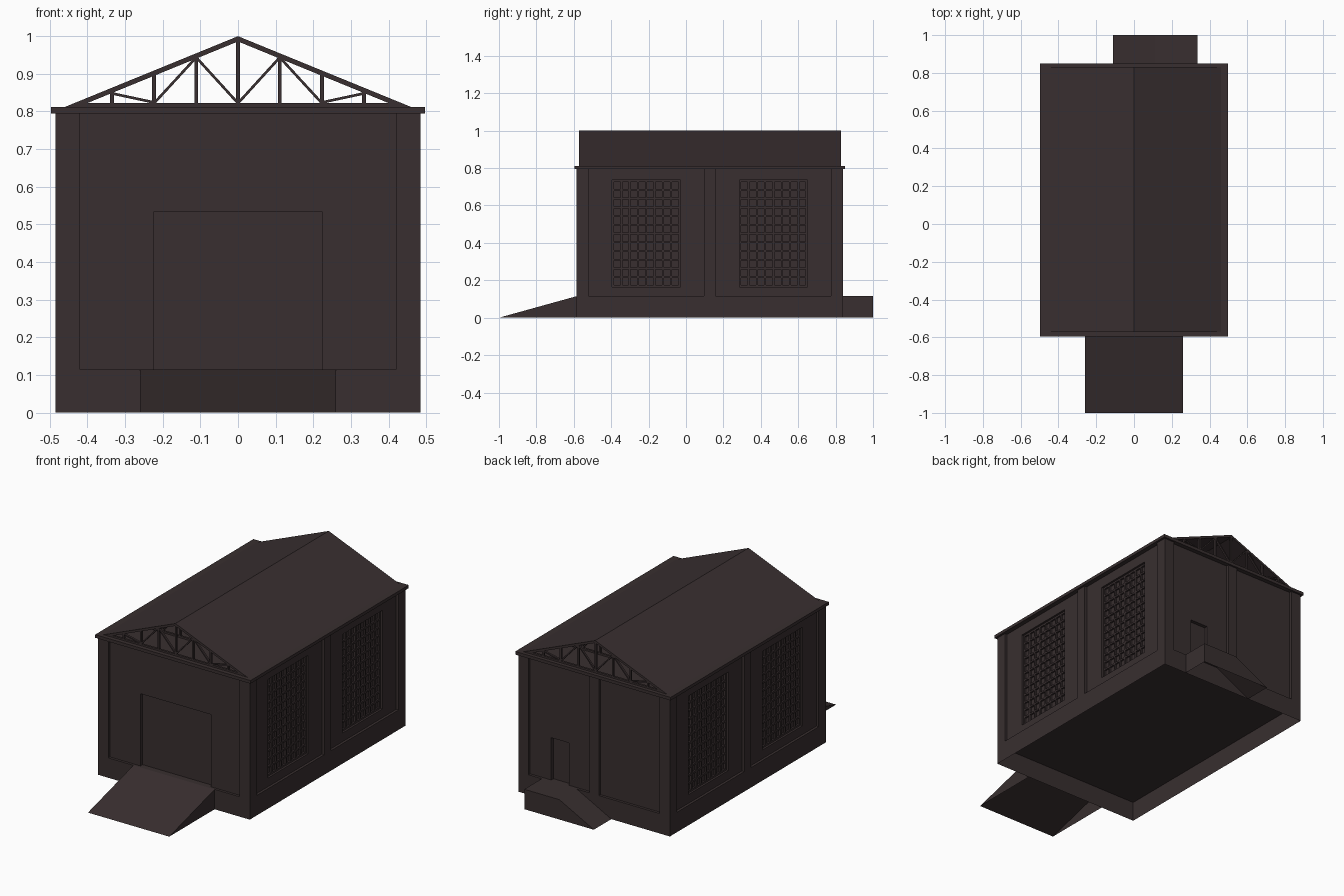
import bpy, bmesh, math
from mathutils import Vector

if "Cube" in bpy.data.objects:
    bpy.data.objects.remove(bpy.data.objects["Cube"])

mat = bpy.data.materials.new("dark brown")
mat.diffuse_color = (0.040, 0.028, 0.029, 1)
mat.use_nodes = True
mat.node_tree.nodes["Principled BSDF"].inputs["Base Color"].default_value = mat.diffuse_color

X, Y0, Y1 = 0.485, -0.585, 0.84      # outer wall limits
YC = (Y0 + Y1) / 2
FLOOR, EAVE, SLAB = 0.115, 0.794, 0.812
REC = 0.015                          # wall panel recess
ROOF_X, RIDGE = 0.46, 1.0


def finish(name, bm):
    bmesh.ops.recalc_face_normals(bm, faces=bm.faces)
    me = bpy.data.meshes.new(name)
    bm.to_mesh(me)
    bm.free()
    me.materials.append(mat)
    ob = bpy.data.objects.new(name, me)
    bpy.context.collection.objects.link(ob)
    return ob


def add_box(bm, x0, x1, y0, y1, z0, z1):
    vs = bmesh.ops.create_cube(bm, size=1)["verts"]
    for v in vs:
        v.co = Vector((x1 if v.co.x > 0 else x0,
                       y1 if v.co.y > 0 else y0,
                       z1 if v.co.z > 0 else z0))
    return vs


def boxes(name, items):
    bm = bmesh.new()
    for b in items:
        add_box(bm, *b)
    return finish(name, bm)


def add_prism(bm, pts, offset):
    f = bm.faces.new([bm.verts.new(p) for p in pts])
    r = bmesh.ops.extrude_face_region(bm, geom=[f])
    bmesh.ops.translate(bm, vec=offset,
                        verts=[g for g in r["geom"] if isinstance(g, bmesh.types.BMVert)])


def open_bottom(ob):
    bm = bmesh.new()
    bm.from_mesh(ob.data)
    bm.normal_update()
    low = [f for f in bm.faces if f.normal.z < -0.9 and f.calc_center_median().z < 0.001]
    bmesh.ops.delete(bm, geom=low, context="FACES")
    bm.to_mesh(ob.data)
    bm.free()


# Plinth, hollow from below
open_bottom(boxes("plinth", [(-X, X, Y0, Y1, 0, FLOOR)]))

# Wall core with door and window recesses cut in
core = boxes("walls", [(-X + REC, X - REC, Y0 + REC, Y1 - REC, FLOOR, EAVE)])
windows = [(-0.395, -0.03), (0.285, 0.65)]
WZ0, WZ1, DEPTH = 0.165, 0.735, 0.022
glass_x = X - REC - DEPTH
cuts = [(-0.225, 0.225, Y0 - 0.1, Y0 + REC + 0.02, 0.05, 0.533),
        (0.17, 0.285, Y1 - REC - 0.02, Y1 + 0.1, 0.05, 0.36)]
for a, b in windows:
    cuts += [(glass_x, X + 0.1, a, b, WZ0, WZ1), (-X - 0.1, -glass_x, a, b, WZ0, WZ1)]
cutter = boxes("opening_cutter", cuts)
cutter.hide_render = True
mod = core.modifiers.new("openings", "BOOLEAN")
mod.object = cutter
mod.operation = "DIFFERENCE"
mod.solver = "EXACT"
bpy.context.view_layer.objects.active = core
bpy.ops.object.modifier_apply(modifier=mod.name)
bpy.data.objects.remove(cutter)

# Pilasters at the corners, side middles and back middle
W = 0.065
pil = []
for s in (-1, 1):
    xa, xb = sorted((s * X, s * (X - W)))
    pil += [(xa, xb, Y0, Y0 + W, FLOOR, EAVE), (xa, xb, Y1 - W, Y1, FLOOR, EAVE)]
    xa, xb = sorted((s * X, s * (X - REC - 0.005)))
    pil.append((xa, xb, YC - 0.031, YC + 0.031, FLOOR, EAVE))
pil.append((-0.031, 0.031, Y1 - REC - 0.005, Y1, FLOOR, EAVE))
boxes("pilasters", pil)

# Window bars: 8 by 12 panes
bars = []
T = 0.005
for s in (-1, 1):
    xa, xb = sorted((s * (glass_x - 0.002), s * (glass_x + 0.010)))
    for a, b in windows:
        for i in range(9):
            y = a + T + (b - a - 2 * T) * i / 8
            bars.append((xa, xb, y - T, y + T, WZ0, WZ1))
        for i in range(13):
            z = WZ0 + T + (WZ1 - WZ0 - 2 * T) * i / 12
            bars.append((xa, xb, a, b, z - T, z + T))
boxes("window_bars", bars)

# Cornice slab
boxes("cornice", [(-0.497, 0.497, Y0 - 0.011, Y1 + 0.011, EAVE, SLAB)])

# Gable roof sheet
R0, R1, RT = -0.572, 0.83, 0.014
slope = (RIDGE - SLAB) / ROOF_X
bm = bmesh.new()
inner = ROOF_X - RT / slope
add_prism(bm, [(x, R0, z) for x, z in
               [(-ROOF_X, SLAB), (0, RIDGE), (ROOF_X, SLAB),
                (inner, SLAB), (0, RIDGE - RT), (-inner, SLAB)]], (0, R1 - R0, 0))
finish("roof", bm)

# Row of trusses under the roof
under = lambda x: RIDGE - RT / 2 - abs(x) * slope
CH = SLAB + 0.01
members = [((-0.43, SLAB + 0.005), (0.43, SLAB + 0.005), 0.010),
           ((0, CH), (0, under(0)), 0.010)]
nodes = [0.111, 0.223, 0.335]
for s in (-1, 1):
    for n in nodes:
        members.append(((s * n, CH), (s * n, under(n)), 0.010))
    members += [((0, CH), (s * 0.111, under(0.111) - 0.004), 0.007),
                ((s * 0.111, under(0.111) - 0.004), (s * 0.223, CH), 0.007),
                ((s * 0.223, CH + 0.002), (s * 0.335, under(0.335) - 0.008), 0.007)]
bm = bmesh.new()
N, TD = 8, 0.012
for k in range(N):
    y = R0 + 0.001 + (R1 - R0 - TD - 0.002) * k / (N - 1)
    for a, b, w in members:
        dx, dz = b[0] - a[0], b[1] - a[1]
        l = math.hypot(dx, dz)
        ox, oz = -dz / l * w / 2, dx / l * w / 2
        add_prism(bm, [(a[0] + ox, y, a[1] + oz), (b[0] + ox, y, b[1] + oz),
                       (b[0] - ox, y, b[1] - oz), (a[0] - ox, y, a[1] - oz)], (0, TD, 0))
finish("trusses", bm)

# Front ramp wedge, hollow from below
bm = bmesh.new()
add_prism(bm, [(-0.26, -1, 0), (-0.26, Y0, FLOOR), (-0.26, Y0, 0)], (0.52, 0, 0))
open_bottom(finish("front_ramp", bm))

# Back landing with a side ramp
bm = bmesh.new()
add_prism(bm, [(-0.11, Y1, 0), (0.11, Y1, FLOOR), (0.335, Y1, FLOOR), (0.335, Y1, 0)],
          (0, 1 - Y1, 0))
open_bottom(finish("back_landing", bm))
